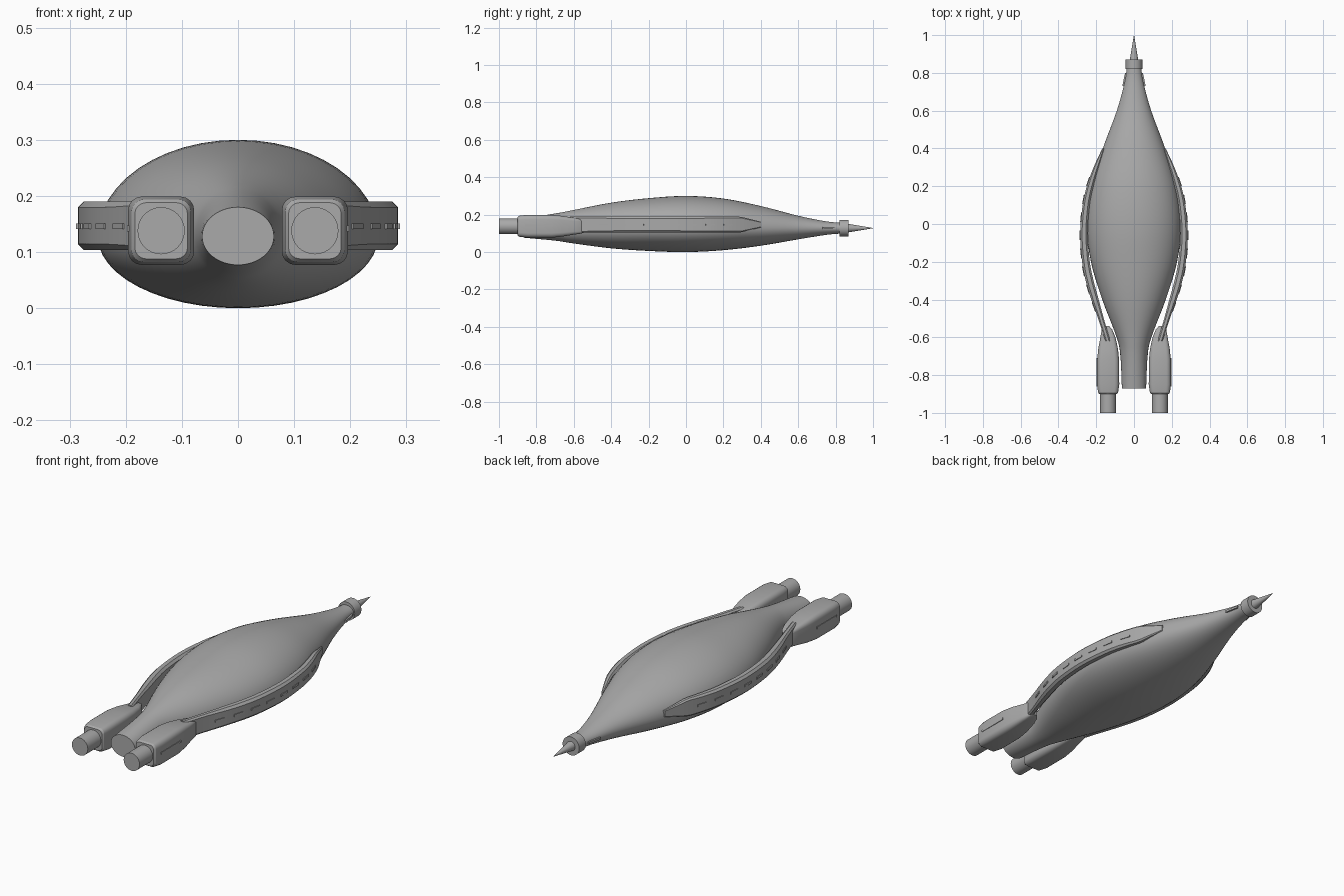
import bpy, bmesh, math
from mathutils import Vector, Matrix

cube = bpy.data.objects.get("Cube")
if cube:
    bpy.data.objects.remove(cube, do_unlink=True)

grey = bpy.data.materials.new("hull_grey")
grey.use_nodes = True
grey.diffuse_color = (0.4, 0.4, 0.4, 1)
grey.node_tree.nodes["Principled BSDF"].inputs["Base Color"].default_value = (0.4, 0.4, 0.4, 1)

AXIS_Z = 0.128


def finish(name, bm, mirror=False, angle=30):
    bmesh.ops.recalc_face_normals(bm, faces=bm.faces)
    mesh = bpy.data.meshes.new(name)
    bm.to_mesh(mesh)
    bm.free()
    mesh.materials.append(grey)
    mesh.shade_smooth()
    mesh.set_sharp_from_angle(angle=math.radians(angle))
    obj = bpy.data.objects.new(name, mesh)
    bpy.context.collection.objects.link(obj)
    if mirror:
        mod = obj.modifiers.new("mirror", 'MIRROR')
        mod.use_mirror_merge = False
    return obj


def loft(name, rings, mirror=False, angle=30):
    """Skin a list of equal-length point rings and cap both ends."""
    bm = bmesh.new()
    loops = [[bm.verts.new(p) for p in ring] for ring in rings]
    n = len(loops[0])
    for a, b in zip(loops, loops[1:]):
        for i in range(n):
            j = (i + 1) % n
            bm.faces.new((a[i], a[j], b[j], b[i]))
    bm.faces.new(loops[0])
    bm.faces.new(loops[-1])
    return finish(name, bm, mirror, angle)


def spline(stations, steps):
    """Catmull-Rom through the stations, each a tuple of numbers."""
    pts = [Vector(s) for s in stations]
    pts = [2 * pts[0] - pts[1]] + pts + [2 * pts[-1] - pts[-2]]
    out = []
    for k in range(1, len(pts) - 2):
        p, q, r, s = pts[k - 1:k + 3]
        for i in range(steps):
            t = i / steps
            out.append(0.5 * (2 * q + (r - p) * t + (2 * p - 5 * q + 4 * r - s) * t * t
                              + (3 * q - p - 3 * r + s) * t ** 3))
    return out + [pts[-2]]


def round_bar(name, x, z, stations, mirror=False):
    """Turned part along y; stations are (y, radius)."""
    angles = [math.tau * i / 32 for i in range(32)]
    return loft(name, [[(x + r * math.cos(a), y, z + r * math.sin(a)) for a in angles]
                       for y, r in stations], mirror)


def box_plate(bm, centre, size, turn):
    mat = Matrix.Translation(centre) @ Matrix.Rotation(turn, 4, 'Z') @ Matrix.Diagonal((*size, 1))
    bmesh.ops.create_cube(bm, size=1, matrix=mat)


# Main hull: y, half width, height above axis, depth below axis
hull = spline([
    (-0.87, 0.064, 0.052, 0.051), (-0.7, 0.072, 0.078, 0.067), (-0.6, 0.092, 0.097, 0.082),
    (-0.4, 0.168, 0.136, 0.108), (-0.2, 0.228, 0.160, 0.122), (0.0, 0.250, 0.172, 0.128),
    (0.2, 0.228, 0.158, 0.118), (0.4, 0.165, 0.118, 0.094), (0.6, 0.091, 0.066, 0.060),
    (0.75, 0.050, 0.036, 0.036), (0.84, 0.036, 0.028, 0.028)], 5)
# The hull keeps a level widest line, with a taller upper half
rings = []
for station in [Vector(h).to_tuple() if len(h) < 4 else tuple(h) for h in hull]:
    y, w, up, down = station
    ring = []
    for i in range(48):
        a = math.tau * i / 48
        s = math.sin(a)
        ring.append((w * math.cos(a), y, AXIS_Z + s * (up if s > 0 else down)))
    rings.append(ring)
loft("main_hull", rings)

# Nose collar and spike
round_bar("nose_collar", 0, AXIS_Z, [(0.82, 0.044), (0.87, 0.044)])
round_bar("nose_spike", 0, AXIS_Z, [(0.865, 0.023), (1.0, 0.0006)])

# Curved side rails: y, inner x, outer x
rail = spline([
    (-0.62, 0.125, 0.152), (-0.5, 0.160, 0.190), (-0.4, 0.187, 0.226), (-0.3, 0.214, 0.256),
    (-0.2, 0.234, 0.275), (-0.05, 0.245, 0.285), (0.1, 0.235, 0.272), (0.2, 0.215, 0.250),
    (0.3, 0.188, 0.214), (0.4, 0.158, 0.168)], 4)
rings = []
for y, inner, outer in rail:
    taper = min(1, max(0, (0.4 - y) / 0.11))
    half = 0.015 + 0.028 * taper
    cut = 0.25 * (outer - inner)
    mid = 0.147
    side = [(inner, half - cut), (inner + cut, half), (outer - cut, half), (outer, half - cut)]
    rings.append([(x, y, mid + h) for x, h in side] + [(x, y, mid - h) for x, h in reversed(side)])
loft("side_rail", rings, True)

# Dashed row of slim plates along the outside of each rail
bm = bmesh.new()
for k in range(8):
    y = -0.44 + 0.095 * k
    i = min(range(1, len(rail) - 1), key=lambda n: abs(rail[n][0] - y))
    a, b = rail[i - 1], rail[i + 1]
    slope = (b[2] - a[2]) / (b[0] - a[0])
    x = rail[i][2] + slope * (y - rail[i][0])
    box_plate(bm, (x, y, 0.146), (0.006, 0.05, 0.010), -math.atan(slope))
finish("rail_dashes", bm, True)

# Engine pods: y, centre x, half width, half height
POD_X, POD_Z = 0.137, 0.138
rings = []
for y, cx, w, h in [(-0.9, POD_X, 0.047, 0.050), (-0.892, POD_X, 0.053, 0.056),
                    (-0.85, POD_X, 0.059, 0.061), (-0.72, POD_X, 0.058, 0.061),
                    (-0.66, 0.137, 0.052, 0.055), (-0.60, 0.138, 0.040, 0.045),
                    (-0.56, 0.143, 0.028, 0.039), (-0.54, 0.146, 0.014, 0.032)]:
    ring = []
    for sx, sz, start in [(1, 1, 0), (-1, 1, 90), (-1, -1, 180), (1, -1, 270)]:
        r = 0.42 * w
        for i in range(5):
            a = math.radians(start + 22.5 * i)
            ring.append((cx + sx * (w - r) + r * math.cos(a), y,
                         POD_Z + sz * (h - r) + r * math.sin(a)))
    rings.append(ring)
loft("engine_pod", rings, True, 25)

# Exhaust nozzles
round_bar("exhaust_nozzle", POD_X, POD_Z, [(-1.0, 0.042), (-0.88, 0.042)], True)

# Slim strips on the pod sides and beside the nose
bm = bmesh.new()
box_plate(bm, (0.195, -0.785, 0.142), (0.006, 0.15, 0.010), 0)
finish("pod_strip", bm, True)
bm = bmesh.new()
box_plate(bm, (0.0505, 0.765, AXIS_Z), (0.008, 0.07, 0.010), 0.2)
finish("nose_strip", bm, True)
